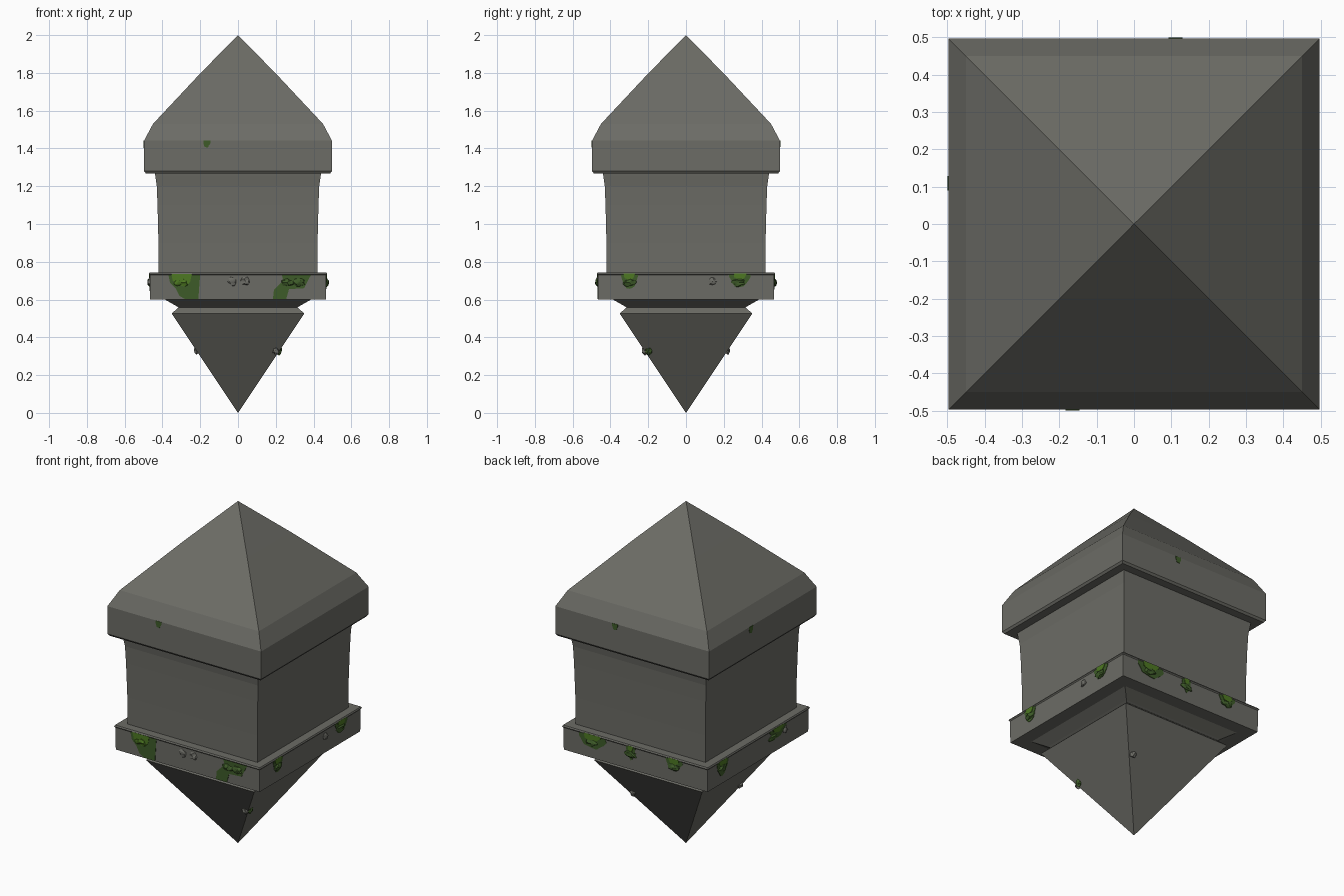
import bpy, bmesh, math, random
from mathutils import Vector, Matrix

if "Cube" in bpy.data.objects:
    bpy.data.objects.remove(bpy.data.objects["Cube"])

random.seed(4)


def material(name, rgb):
    m = bpy.data.materials.new(name)
    m.diffuse_color = (*rgb, 1)
    m.use_nodes = True
    m.node_tree.nodes["Principled BSDF"].inputs["Base Color"].default_value = m.diffuse_color
    return m


STONE = material("grey_stone", (0.15, 0.15, 0.132))
MOSS = material("dark_moss", (0.048, 0.105, 0.022))
BRIGHT = material("bright_moss", (0.075, 0.19, 0.016))


def finish(name, bm, mat):
    bmesh.ops.recalc_face_normals(bm, faces=bm.faces)
    me = bpy.data.meshes.new(name)
    bm.to_mesh(me)
    bm.free()
    me.materials.append(mat)
    ob = bpy.data.objects.new(name, me)
    bpy.context.collection.objects.link(ob)
    return ob


def square_loft(name, profile):
    """Square rings from (half width, z); a zero width makes a point."""
    bm = bmesh.new()
    rings = []
    for w, z in profile:
        if w == 0:
            rings.append([bm.verts.new((0, 0, z))])
        else:
            rings.append([bm.verts.new((w * x, w * y, z))
                          for x, y in ((-1, -1), (1, -1), (1, 1), (-1, 1))])
    for a, b in zip(rings, rings[1:]):
        for i in range(4):
            j = (i + 1) % 4
            q = [a[i % len(a)], a[j % len(a)], b[j % len(b)], b[i % len(b)]]
            bm.faces.new(list(dict.fromkeys(q)))
    for r in (rings[0], rings[-1]):
        if len(r) == 4:
            bm.faces.new(r)
    return finish(name, bm, STONE)


def side(k):
    """Turn from the front to side k: front, right, back, left."""
    return Matrix.Rotation(k * math.pi / 2, 4, 'Z')


def plate(name, k, depth, outline, mat, thick=0.003):
    """Thin flat patch on side k."""
    bm = bmesh.new()
    f = bm.faces.new([bm.verts.new((u, -depth + 0.001, z)) for u, z in outline])
    ext = bmesh.ops.extrude_face_region(bm, geom=[f])
    for v in ext["geom"]:
        if isinstance(v, bmesh.types.BMVert):
            v.co.y -= thick
    bm.transform(side(k))
    finish(name, bm, mat)


def hanging(u, top, w, h):
    """Ragged half-ellipse outline hanging from an edge."""
    pts = []
    for i in range(11):
        a = math.pi * i / 10
        r = random.uniform(0.85, 1.05)
        pts.append((u - w * r * math.cos(a), top - h * r * math.sin(a)))
    return pts


def lump(name, k, u, depth, z, size, mat):
    """Rough chip of stone or moss sitting on side k."""
    bm = bmesh.new()
    bmesh.ops.create_icosphere(bm, subdivisions=2, radius=1)
    for v in bm.verts:
        v.co *= random.uniform(0.65, 1.15)
        v.co = Vector((v.co.x * size[0] + u, v.co.y * size[1] - depth,
                       v.co.z * size[2] + z))
    bm.transform(side(k))
    finish(name, bm, mat)


# Main stone body
square_loft("lower_spike", [(0, 0), (0.35, 0.525), (0.345, 0.532), (0.31, 0.562)])
square_loft("neck", [(0.31, 0.555), (0.325, 0.565), (0.39, 0.602)])
square_loft("lower_band", [(0.465, 0.60), (0.467, 0.73), (0.472, 0.736),
                           (0.468, 0.744), (0.41, 0.744)])
square_loft("tower_wall", [(0.42, 0.735), (0.421, 0.9), (0.426, 1.1),
                           (0.43, 1.2), (0.438, 1.255), (0.44, 1.272)])
square_loft("roof", [(0.488, 1.268), (0.497, 1.28), (0.497, 1.442),
                     (0.45, 1.53), (0.2, 1.797), (0, 2.0)])

# Large moss stains on the front of the band
plate("moss_stain", 0, 0.466, [(-0.37, 0.738), (-0.36, 0.69), (-0.33, 0.66),
      (-0.31, 0.62), (-0.28, 0.602), (-0.21, 0.602), (-0.20, 0.738)], MOSS)
plate("moss_stain", 0, 0.466, [(0.23, 0.738), (0.24, 0.7), (0.19, 0.65),
      (0.185, 0.602), (0.255, 0.602), (0.27, 0.655), (0.35, 0.66),
      (0.39, 0.738)], MOSS)
plate("bright_stain", 0, 0.469, hanging(-0.30, 0.738, 0.06, 0.07), BRIGHT)

# Moss stains on other sides: side, offset, half width, height
for k, u, w, h in ((1, -0.30, 0.05, 0.08), (1, 0.285, 0.06, 0.07),
                   (2, -0.28, 0.095, 0.085), (2, -0.03, 0.03, 0.08),
                   (2, 0.25, 0.06, 0.07), (3, -0.33, 0.06, 0.09),
                   (3, 0.18, 0.08, 0.06)):
    plate("moss_stain", k, 0.467, hanging(u, 0.738, w, h), MOSS)
    plate("bright_stain", k, 0.47, hanging(u, 0.738, w * 0.6, h * 0.5), BRIGHT)

# Chips and moss clumps round the band
for k, u, mat in ((0, -0.3, BRIGHT), (0, 0.26, MOSS), (0, 0.32, MOSS),
                  (1, -0.3, MOSS), (1, 0.28, MOSS), (2, -0.28, MOSS),
                  (2, -0.03, MOSS), (2, 0.25, MOSS), (3, -0.33, MOSS),
                  (3, 0.13, MOSS)):
    lump("moss_clump", k, u, 0.466, 0.69, (0.04, 0.015, 0.022), mat)
for k, u in ((0, -0.03), (0, 0.04), (1, 0.14), (3, 0.25)):
    lump("stone_chip", k, u, 0.464, 0.695, (0.026, 0.014, 0.025), STONE)

# Small spots below the roof edge
for k, u in ((0, -0.165), (2, -0.11), (3, -0.11)):
    plate("moss_spot", k, 0.497, hanging(u, 1.442, 0.02, 0.04), MOSS)

# Chips on the lower spike
for k, u, mat in ((0, 0.2, STONE), (1, -0.2, MOSS), (2, -0.19, STONE),
                  (3, 0.19, STONE)):
    lump("spike_chip", k, u, 0.218, 0.33, (0.02, 0.016, 0.024), mat)
